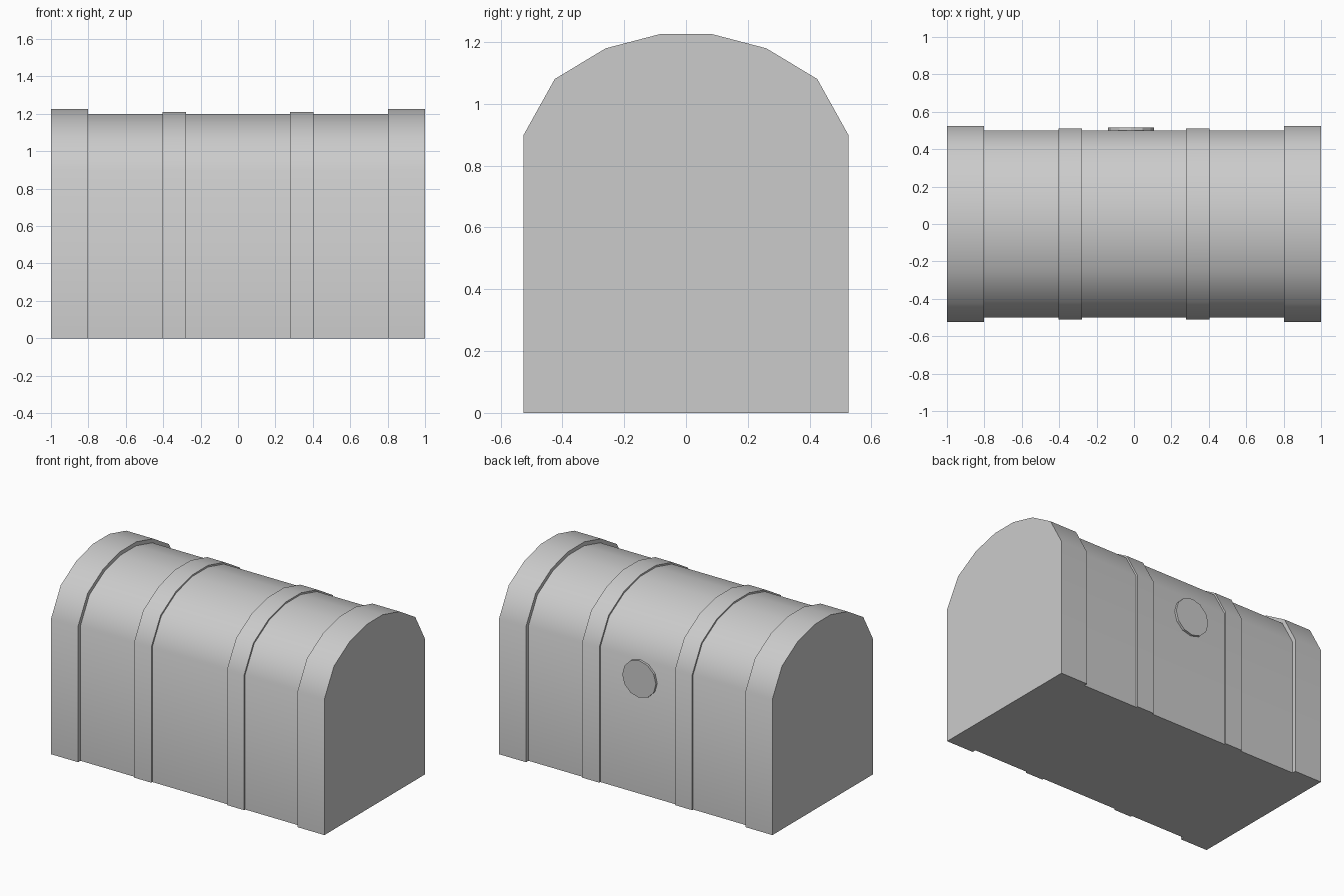
import bpy, bmesh, math
from mathutils import Matrix

if "Cube" in bpy.data.objects:
    bpy.data.objects.remove(bpy.data.objects["Cube"])

# Half of the arched cross-section (y, z) for the plain body,
# and the direction each point moves when the section is raised into a band
HALF = [(0.50, 0.0), (0.50, 0.893), (0.406, 1.062), (0.25, 1.156), (0.082, 1.20)]
PUSH = [(1, 0), (1, 0.26), (0.745, 0.72), (0.39, 0.93), (0.126, 1)]
END, STRAP = 0.025, 0.011   # band heights above the body


def section(raised):
    right = [(y + raised * py, z + raised * pz)
             for (y, z), (py, pz) in zip(HALF, PUSH)]
    return right + [(-y, z) for y, z in reversed(right)]


def finish(bm, name):
    bmesh.ops.recalc_face_normals(bm, faces=bm.faces[:])
    mesh = bpy.data.meshes.new(name)
    bm.to_mesh(mesh)
    bm.free()
    obj = bpy.data.objects.new(name, mesh)
    bpy.context.collection.objects.link(obj)
    bpy.ops.object.select_all(action='DESELECT')
    obj.select_set(True)
    bpy.context.view_layer.objects.active = obj
    return obj


# Chest body: arch lofted along x, stepping out at end bands and straps
left = [(-1.0, END), (-0.803, END), (-0.803, 0), (-0.403, 0),
        (-0.403, STRAP), (-0.277, STRAP), (-0.277, 0)]
stations = left + [(-x, r) for x, r in reversed(left)]
bm = bmesh.new()
rings = [[bm.verts.new((x, y, z)) for y, z in section(r)] for x, r in stations]
for a, b in zip(rings, rings[1:]):
    for i in range(len(a) - 1):
        bm.faces.new((a[i], a[i + 1], b[i + 1], b[i]))
bm.faces.new(rings[0])
bm.faces.new(rings[-1])
bm.faces.new([r[0] for r in rings] + [r[-1] for r in reversed(rings)])
finish(bm, "chest_body")
bpy.ops.object.shade_smooth_by_angle(angle=math.radians(35))

# Round lock plate on the back wall
bm = bmesh.new()
bmesh.ops.create_cone(bm, cap_ends=True, segments=12, radius1=0.123,
                      radius2=0.123, depth=0.03,
                      matrix=Matrix.Translation((-0.017, 0.5, 0.765))
                      @ Matrix.Rotation(math.radians(90), 4, 'X'))
finish(bm, "lock_plate")
